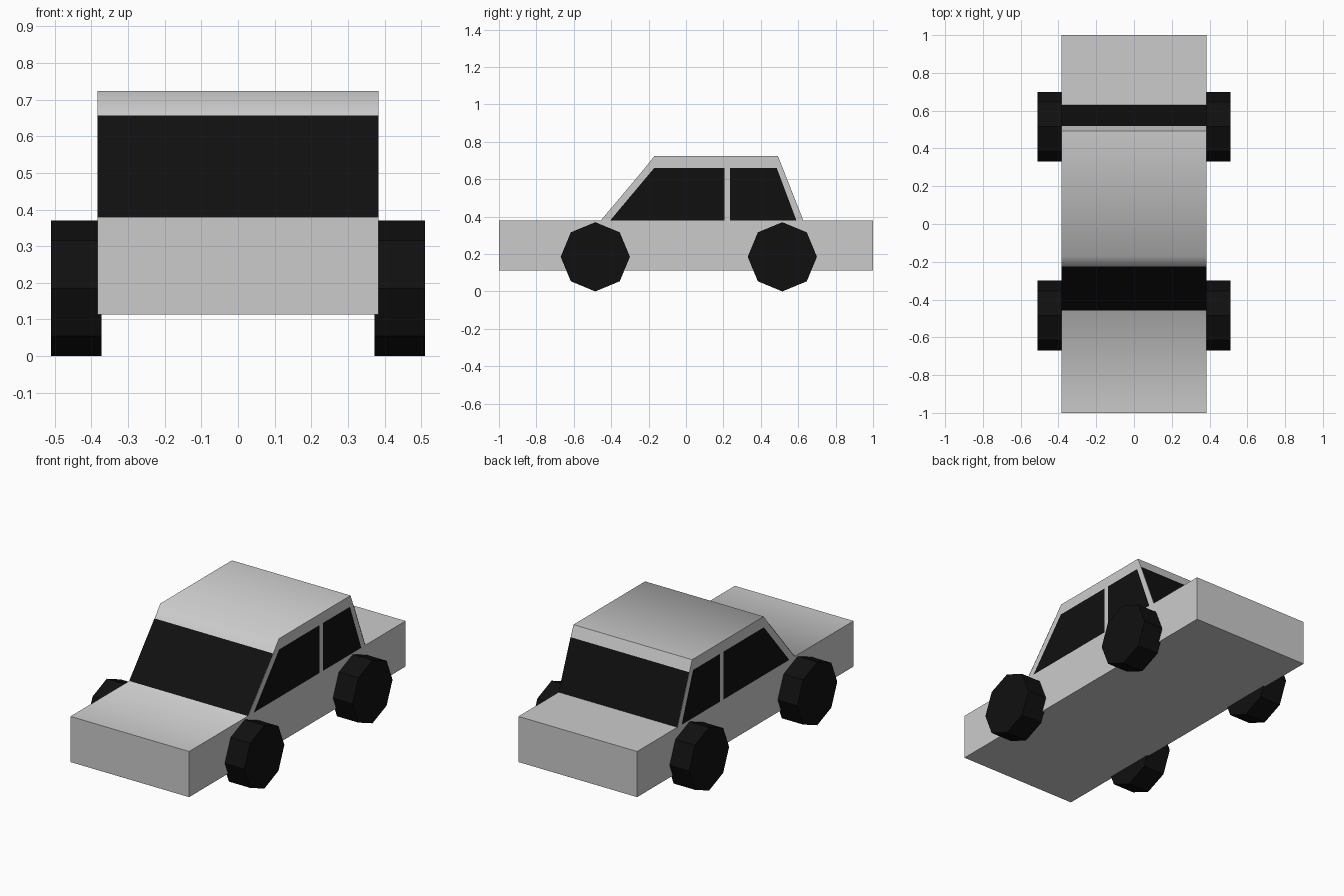
import bpy, bmesh, math
from mathutils import Matrix

if "Cube" in bpy.data.objects:
    bpy.data.objects.remove(bpy.data.objects["Cube"])

HALF_W = 0.384
black = bpy.data.materials.new("black")
black.diffuse_color = (0.005, 0.005, 0.005, 1)
black.use_nodes = True
black.node_tree.nodes["Principled BSDF"].inputs["Base Color"].default_value = black.diffuse_color


def make_object(name, bm, mat=None):
    mesh = bpy.data.meshes.new(name)
    bm.to_mesh(mesh)
    bm.free()
    obj = bpy.data.objects.new(name, mesh)
    bpy.context.collection.objects.link(obj)
    if mat:
        mesh.materials.append(mat)
    return obj


def pane(name, points, mirror=False):
    bm = bmesh.new()
    bm.faces.new([bm.verts.new(p) for p in points])
    obj = make_object(name, bm, black)
    if mirror:
        obj.modifiers.new("mirror", 'MIRROR')
    return obj


# Body and cabin: one side profile (y, z) extruded across the width
profile = [(-1, 0.113), (1, 0.113), (1, 0.38), (0.627, 0.38), (0.517, 0.66),
           (0.492, 0.723), (-0.17, 0.723), (-0.222, 0.657), (-0.455, 0.38), (-1, 0.38)]
bm = bmesh.new()
side = bm.faces.new([bm.verts.new((-HALF_W, y, z)) for y, z in profile])
ext = bmesh.ops.extrude_face_region(bm, geom=[side], use_keep_orig=True)
bmesh.ops.translate(bm, vec=(2 * HALF_W, 0, 0),
                    verts=[v for v in ext["geom"] if isinstance(v, bmesh.types.BMVert)])
bmesh.ops.recalc_face_normals(bm, faces=bm.faces)
body = make_object("car_body", bm)
bpy.context.view_layer.objects.active = body
body.select_set(True)
bpy.ops.object.shade_smooth_by_angle(angle=math.radians(60))
body.select_set(False)

# Side windows, mirrored left and right
x = HALF_W + 0.001
front_glass = [(-0.405, 0.38), (0.205, 0.38), (0.205, 0.66), (-0.17, 0.66)]
rear_glass = [(0.235, 0.38), (0.59, 0.38), (0.485, 0.66), (0.235, 0.66)]
pane("front_side_windows", [(x, y, z) for y, z in front_glass], True)
pane("rear_side_windows", [(x, y, z) for y, z in rear_glass], True)

# Windscreen and back window, lying on the sloped cabin faces
w = HALF_W
pane("windscreen", [(-w, -0.457, 0.38), (w, -0.457, 0.38),
                    (w, -0.224, 0.657), (-w, -0.224, 0.657)])
pane("back_window", [(w, 0.629, 0.38), (-w, 0.629, 0.38),
                     (-w, 0.519, 0.66), (w, 0.519, 0.66)])

# Eight-sided wheels
for end, y in (("front", -0.485), ("rear", 0.515)):
    for label, sx in (("left", -1), ("right", 1)):
        bm = bmesh.new()
        bmesh.ops.create_cone(bm, cap_ends=True, segments=8, radius1=0.185,
                              radius2=0.185, depth=0.138,
                              matrix=Matrix.Rotation(math.pi / 2, 4, 'Y'))
        wheel = make_object(f"{end}_{label}_wheel", bm, black)
        wheel.location = (sx * 0.441, y, 0.185)
